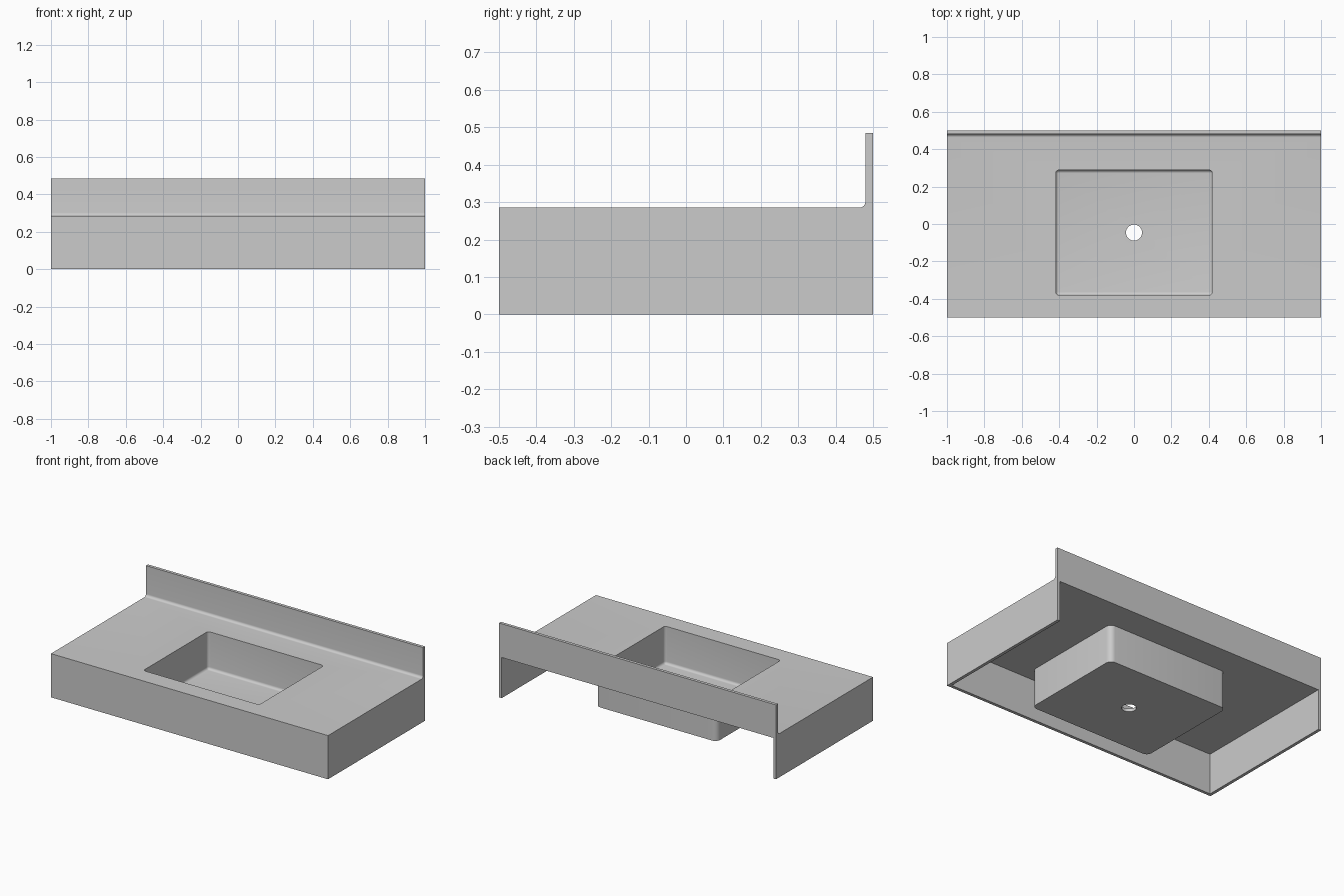
import bpy, bmesh, math
from mathutils import Matrix, Vector

if "Cube" in bpy.data.objects:
    bpy.data.objects.remove(bpy.data.objects["Cube"])

W, D, T = 1.0, 0.5, 0.02        # half width, half depth, sheet thickness
TOP, SPLASH = 0.285, 0.485      # worktop and splashback heights


def to_object(name, bm):
    bmesh.ops.recalc_face_normals(bm, faces=bm.faces)
    mesh = bpy.data.meshes.new(name)
    bm.to_mesh(mesh)
    bm.free()
    obj = bpy.data.objects.new(name, mesh)
    bpy.context.collection.objects.link(obj)
    return obj


def box(name, lo, hi, radius=0.0, round_bottom=False):
    """Box between two corners, with rounded upright (and bottom) edges."""
    lo, hi = Vector(lo), Vector(hi)
    bm = bmesh.new()
    bmesh.ops.create_cube(bm, size=1)
    bmesh.ops.scale(bm, vec=hi - lo, verts=bm.verts)
    bmesh.ops.translate(bm, vec=(lo + hi) / 2, verts=bm.verts)
    if radius:
        edges = []
        for e in bm.edges:
            a, b = (v.co.z for v in e.verts)
            if abs(a - b) > 1e-4 or (round_bottom and abs(a - lo.z) < 1e-4):
                edges.append(e)
        bmesh.ops.bevel(bm, geom=edges, offset=radius, offset_type='OFFSET',
                        segments=6, profile=0.5, affect='EDGES')
    return to_object(name, bm)


def combine(target, tool, operation):
    """Apply a boolean, then discard the tool."""
    mod = target.modifiers.new("cut", 'BOOLEAN')
    mod.operation, mod.solver, mod.object = operation, 'EXACT', tool
    graph = bpy.context.evaluated_depsgraph_get()
    mesh = bpy.data.meshes.new_from_object(target.evaluated_get(graph))
    target.modifiers.clear()
    target.data = mesh
    bpy.data.objects.remove(tool)


# Worktop with splashback: side profile with a coved inner corner, swept along x
r = 0.017
profile = [(-D, 0), (D, 0), (D, SPLASH), (D - T, SPLASH)]
for i in range(9):
    a = math.radians(90 * i / 8)
    profile.append((D - T - r + r * math.cos(a), TOP + r - r * math.sin(a)))
profile.append((-D, TOP))
bm = bmesh.new()
face = bm.faces.new([bm.verts.new((-W, y, z)) for y, z in profile])
new = bmesh.ops.extrude_face_region(bm, geom=[face])["geom"]
bmesh.ops.translate(bm, vec=(2 * W, 0, 0),
                    verts=[v for v in new if isinstance(v, bmesh.types.BMVert)])
counter = to_object("sink_counter", bm)

# Hollow underside, open at the bottom and back
combine(counter, box("underside", (-W + T, -D + T, -0.1),
                     (W - T, D + 0.1, TOP - T)), 'DIFFERENCE')

# Basin: outer shell, rounded bowl, drain hole
x, y0, y1, floor = 0.418, -0.38, 0.288, 0.02
combine(counter, box("basin_shell", (-x - T, y0 - T, floor),
                     (x + T, y1 + T, TOP - T / 2), 0.036), 'UNION')
combine(counter, box("bowl", (-x, y0, floor + T), (x, y1, TOP + 0.1),
                     0.017, True), 'DIFFERENCE')
bm = bmesh.new()
bmesh.ops.create_cone(bm, cap_ends=True, segments=48, radius1=0.043, radius2=0.043,
                      depth=0.2, matrix=Matrix.Translation((0, (y0 + y1) / 2, floor)))
combine(counter, to_object("drain", bm), 'DIFFERENCE')

# Smooth the fillets, keep real edges crisp
bpy.ops.object.select_all(action='DESELECT')
counter.select_set(True)
bpy.context.view_layer.objects.active = counter
bpy.ops.object.shade_smooth_by_angle(angle=math.radians(30))
